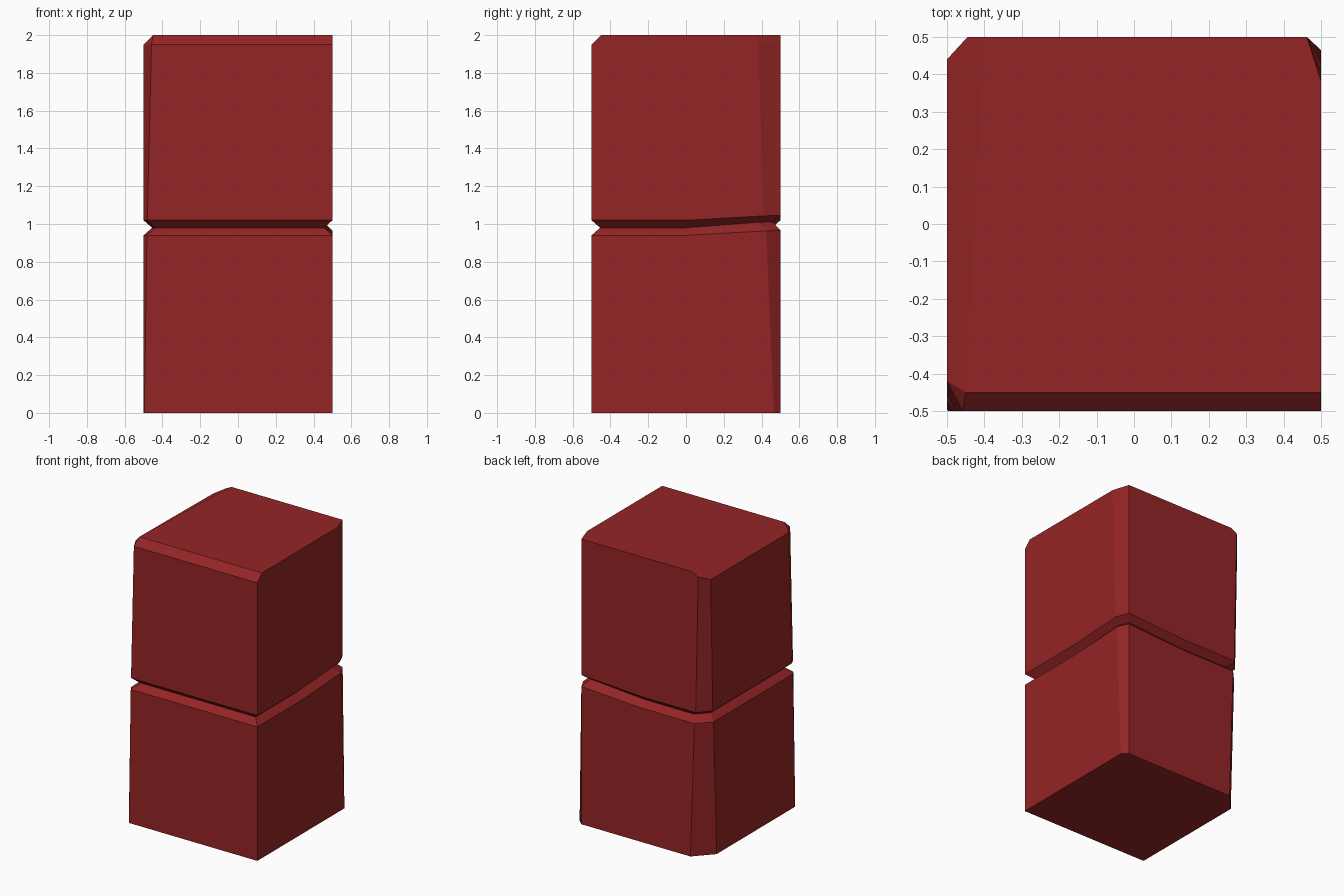
import bpy, bmesh

if "Cube" in bpy.data.objects:
    bpy.data.objects.remove(bpy.data.objects["Cube"])

red = bpy.data.materials.new("dark red stone")
red.diffuse_color = (0.30, 0.018, 0.019, 1)
red.use_nodes = True
red.node_tree.nodes["Principled BSDF"].inputs["Base Color"].default_value = red.diffuse_color

def outline(br, bl, fl):
    """Square outline with three cut corners; each cut is (along x, along y)."""
    h = 0.5
    return [(h, -h), (h, 0), (h, h - br[1]), (h - br[0], h), (0, h),
            (-h + bl[0], h), (-h, h - bl[1]),
            (-h, -h + fl[1]), (-h + fl[0], -h)]

def ring(bm, pts, z, scale=1.0, lift=0.0):
    """One loop of vertices; lift raises the back right corner."""
    return [bm.verts.new((x * scale, y * scale,
            z + lift * max(0, 2 * x) * max(0, 2 * y))) for x, y in pts]

bm = bmesh.new()
# lower block, groove between blocks, upper block
base = outline((.038, .035), (.115, .125), (.004, .004))
low = outline((.038, .075), (.085, .092), (.018, .03))
mid = outline((.038, .082), (.080, .086), (.019, .035))
upp = outline((.038, .088), (.075, .082), (.020, .04))
top = outline((.038, .118), (.055, .060), (.042, .08))
rings = [ring(bm, base, 0),
         ring(bm, low, .94, 1, .028),
         ring(bm, mid, .98, .91, .034),
         ring(bm, upp, 1.02, 1, .028),
         ring(bm, top, 1.95)]
rings[-1][5].co.z = 1.977
# top face, bevelled along the front and left
cap = [(.5, -.45), (.5, 0)] + top[2:5] + [(-.4, .5)] * 2 + [(-.45, -.45)] * 2
rings.append(ring(bm, cap, 2))

n = len(base)
for a, b in zip(rings, rings[1:]):
    for i in range(n):
        j = (i + 1) % n
        bm.faces.new((a[i], a[j], b[j], b[i]))
bm.faces.new(rings[0][::-1])
bm.faces.new(rings[-1])
bmesh.ops.remove_doubles(bm, verts=bm.verts, dist=1e-4)
bmesh.ops.recalc_face_normals(bm, faces=bm.faces)

mesh = bpy.data.meshes.new("stacked_blocks")
bm.to_mesh(mesh)
bm.free()
mesh.materials.append(red)
bpy.context.collection.objects.link(bpy.data.objects.new("stacked_blocks", mesh))
